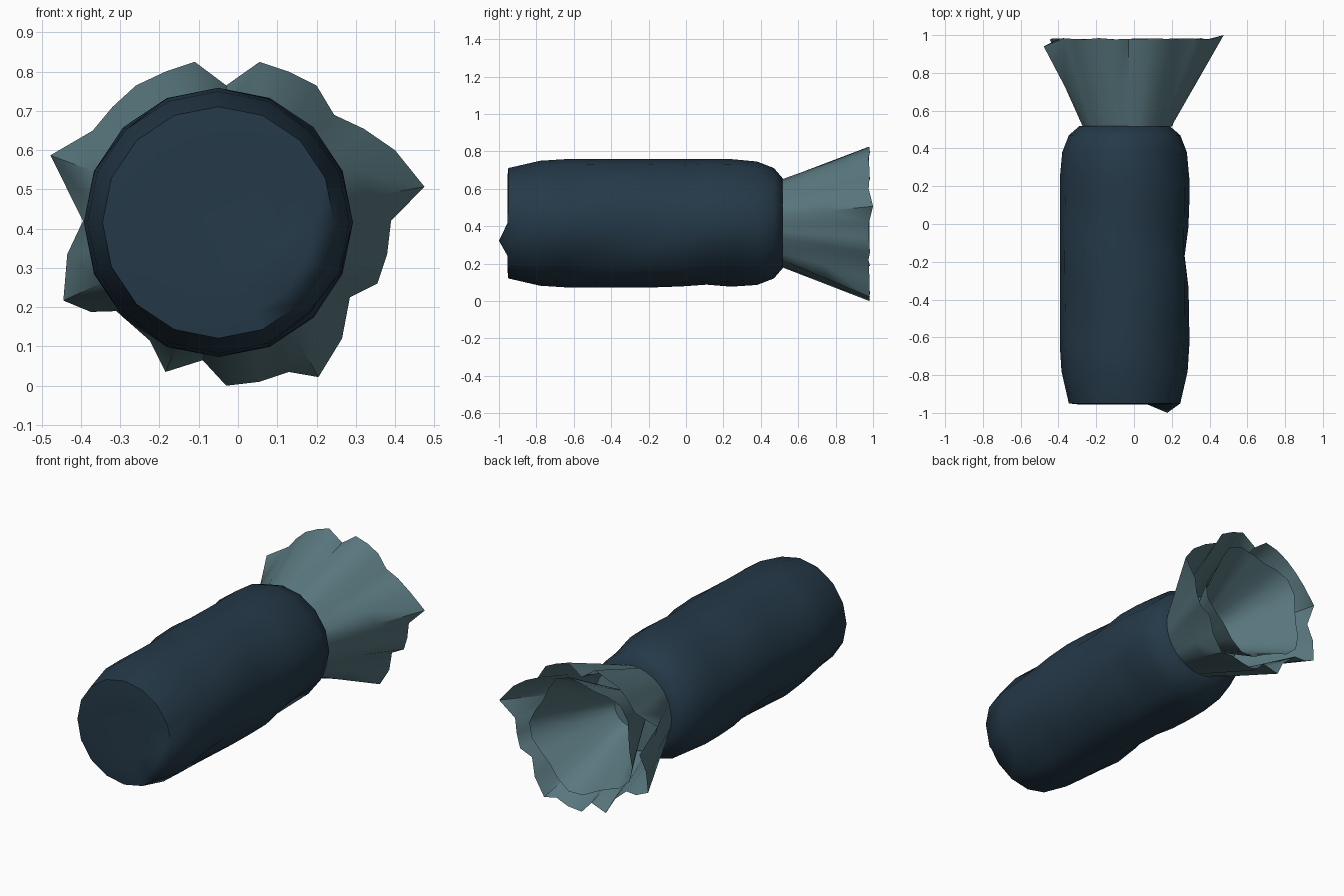
import bpy, bmesh, math
from mathutils import Vector

if "Cube" in bpy.data.objects:
    bpy.data.objects.remove(bpy.data.objects["Cube"])

CX, CZ, N = -0.05, 0.416, 16


def material(name, rgb):
    m = bpy.data.materials.new(name)
    m.diffuse_color = (*rgb, 1)
    m.use_nodes = True
    m.node_tree.nodes["Principled BSDF"].inputs["Base Color"].default_value = m.diffuse_color
    return m


def finish(bm, name, mat, angle, flip=False):
    bmesh.ops.recalc_face_normals(bm, faces=bm.faces)
    if flip:
        bmesh.ops.reverse_faces(bm, faces=bm.faces)
    me = bpy.data.meshes.new(name)
    bm.to_mesh(me)
    bm.free()
    ob = bpy.data.objects.new(name, me)
    bpy.context.collection.objects.link(ob)
    me.materials.append(mat)
    bpy.ops.object.select_all(action='DESELECT')
    ob.select_set(True)
    bpy.context.view_layer.objects.active = ob
    bpy.ops.object.shade_smooth_by_angle(angle=math.radians(angle))
    return ob


def loft(bm, rings):
    for a, b in zip(rings, rings[1:]):
        n = len(a)
        for i in range(n):
            j = (i + 1) % n
            bm.faces.new((a[i], a[j], b[j], b[i]))


navy = material("dark navy wrap", (0.018, 0.041, 0.065))
teal = material("grey teal wrap", (0.100, 0.188, 0.212))

# Wrapped body: turned profile (y, radius) with pressed-in dents
profile = [(-0.955, 0.17), (-0.955, 0.245), (-0.95, 0.295), (-0.78, 0.334), (-0.64, 0.343),
           (-0.48, 0.343), (-0.33, 0.343), (-0.17, 0.343), (-0.02, 0.343),
           (0.11, 0.343), (0.24, 0.343), (0.38, 0.33), (0.47, 0.295), (0.52, 0.237)]
# dents: y, angle in degrees from +x towards +z, depth
dents = [(-0.62, -45, 0.05), (-0.62, 45, 0.03), (-0.02, 50, 0.03), (0.36, 45, 0.03),
         (-0.5, 135, 0.035), (0.1, 135, 0.03), (-0.17, 0, 0.025),
         (0.22, -45, 0.06), (-0.4, -25, 0.02), (-0.2, 225, 0.05),
         (0.1, 270, 0.015), (-0.75, 225, 0.03)]
bm = bmesh.new()
rings = []
for y, r in profile:
    ring = []
    for i in range(N):
        deg = 360 * i / N
        rr = r
        if -0.9 < y < 0.45:
            for dy, da, depth in dents:
                off = (deg - da + 180) % 360 - 180
                rr -= depth * math.exp(-(off / 15) ** 2 - ((y - dy) / 0.12) ** 2)
        a = math.radians(deg)
        ring.append(bm.verts.new((CX + rr * math.cos(a), y, CZ + rr * math.sin(a))))
    rings.append(ring)
loft(bm, rings)
# front cap, with one crumpled corner poking forward
rings[1][N - 1].co.y = -1.0
bm.faces.new(rings[0])
bm.faces.new(rings[-1])
finish(bm, "wrapped_body", navy, 60)

# Flared twisted end: crumpled rim outline (x, z) lofted from the round neck
rim = [(0.055, 0.825), (0.13, 0.80), (0.2, 0.765), (0.245, 0.69), (0.32, 0.655),
       (0.40, 0.60), (0.475, 0.507), (0.39, 0.42), (0.38, 0.335), (0.355, 0.26),
       (0.285, 0.225), (0.265, 0.12), (0.205, 0.022), (0.13, 0.035), (0.055, 0.01),
       (-0.03, 0.0), (-0.09, 0.065), (-0.185, 0.035), (-0.225, 0.115), (-0.31, 0.19),
       (-0.375, 0.188), (-0.445, 0.217), (-0.435, 0.335), (-0.395, 0.42),
       (-0.478, 0.587), (-0.37, 0.65), (-0.32, 0.71), (-0.26, 0.765),
       (-0.185, 0.80), (-0.11, 0.825), (-0.03, 0.765)]
bm = bmesh.new()
rows = [[], [], []]
for k, (x, z) in enumerate(rim):
    a = math.atan2(z - CZ, x - CX)
    neck = Vector((CX + 0.015 + 0.236 * math.cos(a), 0.515, CZ + 0.236 * math.sin(a)))
    y = 1.0 if x > 0.45 else 0.94 if x < -0.45 else 0.98 + 0.004 * math.sin(k * 2.3)
    tip = Vector((x, y, z))
    for row, t in zip(rows, (0, 0.5, 1)):
        row.append(bm.verts.new(neck.lerp(tip, t)))
loft(bm, rows)
finish(bm, "flared_end", teal, 50)

# Inner layer of the twist: floor ring at the neck, then a narrower crumpled cone
bm = bmesh.new()
rows = []
for y, r, wave in [(0.53, 0.236, 0), (0.54, 0.10, 0), (0.75, 0.205, 0.01), (0.97, 0.315, 0.025)]:
    rows.append([bm.verts.new((CX + 0.02 + (r + wave * math.cos(5 * a + 0.5)) * math.cos(a), y,
                               CZ + (r + wave * math.cos(5 * a + 0.5)) * math.sin(a)))
                 for a in (math.tau * i / 24 for i in range(24))])
loft(bm, rows)
bm.faces.new(rows[1])
finish(bm, "inner_flare", teal, 50)
